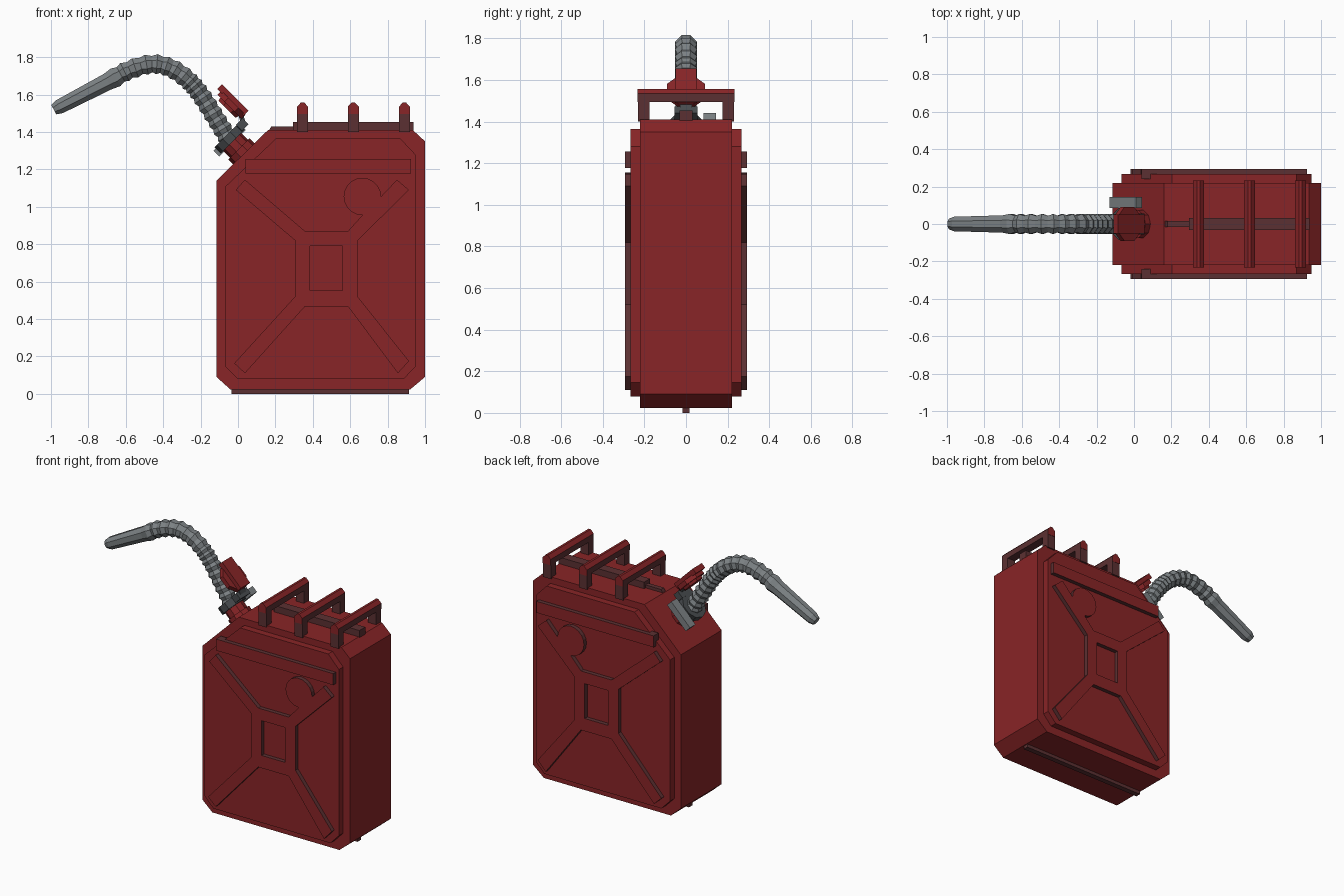
import bpy, bmesh, math
from mathutils import Vector

if "Cube" in bpy.data.objects:
    bpy.data.objects.remove(bpy.data.objects["Cube"])


def material(name, r, g, b):
    m = bpy.data.materials.new(name)
    m.diffuse_color = (r, g, b, 1)
    m.use_nodes = True
    m.node_tree.nodes["Principled BSDF"].inputs["Base Color"].default_value = m.diffuse_color
    return m


RED = material("red_paint", 0.25, 0.018, 0.02)
DARK = material("worn_dark_red", 0.105, 0.03, 0.032)
GREY = material("hose_grey", 0.2, 0.22, 0.23)
IRON = material("dark_grey_metal", 0.065, 0.072, 0.078)


def finish(name, bm, mats, rule=None):
    bmesh.ops.recalc_face_normals(bm, faces=bm.faces)
    bm.normal_update()
    if rule:
        for f in bm.faces:
            f.material_index = rule(f.normal)
    me = bpy.data.meshes.new(name)
    bm.to_mesh(me)
    bm.free()
    for m in mats:
        me.materials.append(m)
    ob = bpy.data.objects.new(name, me)
    bpy.context.collection.objects.link(ob)
    return ob


def prism(name, loops, y0, y1, mats, rule=None):
    """Extrude x-z outlines (first outer, then holes) from y0 to y1."""
    bm = bmesh.new()
    edges = []
    for pts in loops:
        vs = [bm.verts.new((x, y0, z)) for x, z in pts]
        edges += [bm.edges.new((vs[i - 1], vs[i])) for i in range(len(vs))]
    if len(loops) == 1:
        bm.faces.new(vs)
    else:
        bmesh.ops.triangle_fill(bm, edges=edges, use_beauty=True,
                                normal=(0, -1, 0))
    res = bmesh.ops.extrude_face_region(bm, geom=bm.faces[:])
    for v in res["geom"]:
        if isinstance(v, bmesh.types.BMVert):
            v.co.y = y1
    return finish(name, bm, mats, rule)


def loft(name, path, sides, mats):
    """Sweep a polygon along (x, z, radius) stations."""
    bm = bmesh.new()
    rings = []
    for i, (x, z, r) in enumerate(path):
        a, b = path[max(i - 1, 0)], path[min(i + 1, len(path) - 1)]
        t = Vector((b[0] - a[0], 0, b[1] - a[1])).normalized()
        u = Vector((0, 1, 0))
        v = t.cross(u)
        ring = []
        for k in range(sides):
            w = 2 * math.pi * (k + 0.5) / sides
            ring.append(bm.verts.new(Vector((x, 0, z)) + r * (u * math.cos(w) + v * math.sin(w))))
        rings.append(ring)
    for p, q in zip(rings, rings[1:]):
        for k in range(sides):
            j = (k + 1) % sides
            bm.faces.new((p[k], p[j], q[j], q[k]))
    bm.faces.new(rings[0])
    bm.faces.new(rings[-1])
    return finish(name, bm, mats)


def rect(cx, cz, length, thick, deg=0):
    c, s = math.cos(math.radians(deg)), math.sin(math.radians(deg))
    return [(cx + c * a * length / 2 - s * b * thick / 2, cz + s * a * length / 2 + c * b * thick / 2)
            for a, b in ((-1, -1), (1, -1), (1, 1), (-1, 1))]


def sides_dark(n):
    return 1 if abs(n.y) < 0.5 else 0


# Can body with the slanted shoulder
prism("can_body", [[(-0.115, 0.09), (-0.04, 0.023), (0.92, 0.023), (1.0, 0.09), (1.0, 1.35),
                    (0.935, 1.41), (0.16, 1.41), (-0.115, 1.14)]], -0.22, 0.22, [RED])

# Seams along the centre
prism("bottom_seam", [rect(0.44, 0.015, 0.95, 0.03)], -0.018, 0.018, [DARK])
prism("top_seam", [[(0.16, 1.40), (0.3, 1.40), (0.3, 1.43), (0.178, 1.43)]], -0.016, 0.016, [DARK])
prism("top_strip", [rect(0.617, 1.427, 0.645, 0.055)], -0.032, 0.032, [DARK])

# Pressed side panels with cross relief, mirrored front and back
arc = [(0.665 + 0.1 * math.cos(math.radians(a)), 1.055 + 0.1 * math.sin(math.radians(a)))
       for a in range(270, -1, -18)]
cross = [(-0.012, 1.09), (0.037, 1.145), (0.358, 0.87), (0.588, 0.87)] + arc + [
    (0.85, 1.145), (0.914, 1.09), (0.64, 0.82), (0.64, 0.52), (0.914, 0.175), (0.855, 0.11),
    (0.588, 0.467), (0.358, 0.467), (0.037, 0.11), (-0.02, 0.163), (0.305, 0.52), (0.305, 0.82)]
for side, s in (("front", -1), ("back", 1)):
    prism(side + "_panel", [[(-0.066, 0.145), (0.0, 0.078), (0.885, 0.078), (0.948, 0.145), (0.948, 1.28),
                             (0.868, 1.365), (0.203, 1.365), (-0.066, 1.11)]], s * 0.2, s * 0.266, [RED])
    prism(side + "_cross_relief", [cross, rect(0.472, 0.672, 0.175, 0.238)],
          s * 0.26, s * 0.294, [RED, DARK], sides_dark)
    prism(side + "_bar_relief", [rect(0.482, 1.217, 0.886, 0.078)],
          s * 0.24, s * 0.294, [RED, DARK], sides_dark)

# Three carrying handles
for i, x in enumerate((0.345, 0.617, 0.89)):
    prism(f"handle_bar_{i}", [[(x - 0.03, 1.495), (x + 0.03, 1.495), (x + 0.03, 1.535), (x + 0.008, 1.558),
                               (x - 0.008, 1.558), (x - 0.03, 1.535)]], -0.232, 0.232, [RED, DARK],
          lambda n: 0 if n.z > 0.3 or abs(n.y) > 0.9 else 1)
    for side, s in (("front", -1), ("back", 1)):
        prism(f"handle_leg_{side}_{i}", [rect(x, 1.455, 0.06, 0.11)], s * 0.175, s * 0.23, [DARK])

# Neck, collar, latch and hinge
loft("neck", [(0.06, 1.255, 0.08), (0.005, 1.31, 0.08), (0.005, 1.31, 0.068), (-0.05, 1.365, 0.068)], 10, [RED])
loft("collar", [(-0.028, 1.348, 0.09), (-0.062, 1.382, 0.09)], 10, [IRON])
prism("latch_block", [rect(-0.045, 1.355, 0.2, 0.045, 45)], 0.085, 0.145, [GREY])
prism("hinge", [rect(0.022, 1.44, 0.05, 0.045, 45)], -0.055, 0.055, [IRON])
prism("hinge_link", [rect(0.02, 1.475, 0.06, 0.025, 110)], -0.03, 0.03, [IRON])

# Opened cap
d = math.sqrt(0.5)
loft("cap", [(-0.03 + d * o, 1.55 + d * o, r) for o, r in
             ((-0.04, 0.07), (-0.022, 0.075), (-0.022, 0.098), (0.008, 0.098))], 8, [RED])
prism("cap_tab", [rect(-0.027, 1.572, 0.2, 0.036, 135)], -0.05, 0.05, [RED])

# Corrugated hose with a plain tapered nozzle
ctrl = [Vector(p) for p in ((-0.01, 1.28), (-0.05, 1.36), (-0.12, 1.475), (-0.20, 1.60), (-0.27, 1.68),
                            (-0.36, 1.742), (-0.46, 1.763), (-0.58, 1.732), (-0.695, 1.67), (-0.98, 1.522))]
hose = []
n = 0
for i in range(1, len(ctrl) - 2):
    a, b, c, e = ctrl[i - 1:i + 3]
    steps = 6 if i < 4 else 4
    for k in range(steps):
        t = k / steps
        p = 0.5 * (2 * b + (c - a) * t + (2 * a - 5 * b + 4 * c - e) * t * t + (3 * b - a - 3 * c + e) * t ** 3)
        hose.append((p.x, p.y, 0.058 if n % 2 else 0.047))
        n += 1
hose += [(-0.695, 1.67, 0.05), (-0.955, 1.535, 0.042), (-0.985, 1.519, 0.03)]
loft("hose", hose, 8, [GREY])
